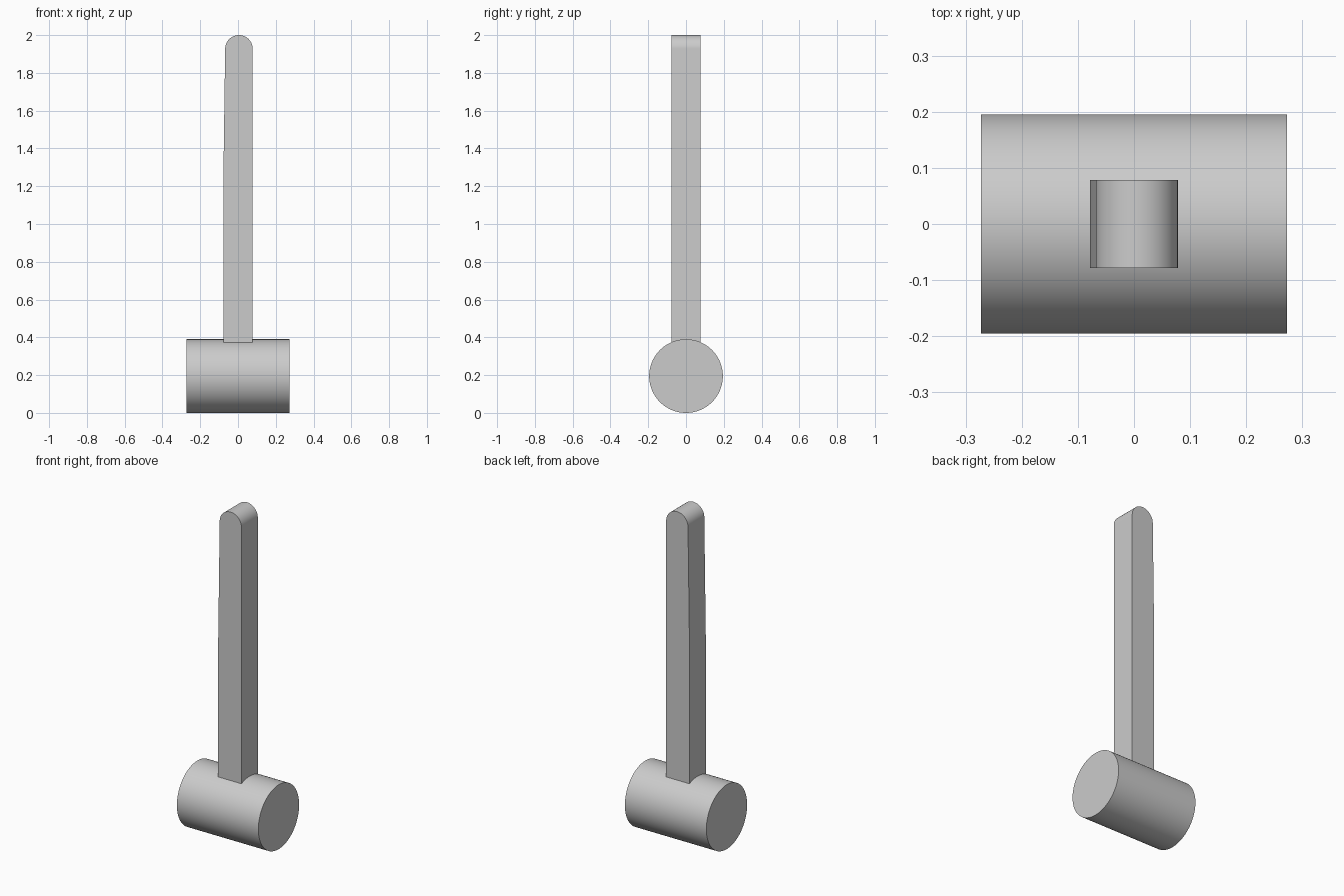
import bpy, bmesh, math
from mathutils import Matrix

cube = bpy.data.objects.get("Cube")
if cube:
    bpy.data.objects.remove(cube, do_unlink=True)

grey = bpy.data.materials.new("plain grey")
grey.use_nodes = True
grey.diffuse_color = (0.6, 0.6, 0.6, 1)
grey.node_tree.nodes["Principled BSDF"].inputs["Base Color"].default_value = (0.6, 0.6, 0.6, 1)

HEAD_R, HEAD_LEN = 0.195, 0.546
HALF = 0.078  # half thickness of the handle and radius of the core


def finish(name, bm):
    bmesh.ops.recalc_face_normals(bm, faces=bm.faces)
    mesh = bpy.data.meshes.new(name)
    bm.to_mesh(mesh)
    bm.free()
    mesh.materials.append(grey)
    obj = bpy.data.objects.new(name, mesh)
    bpy.context.collection.objects.link(obj)
    bpy.ops.object.select_all(action='DESELECT')
    obj.select_set(True)
    bpy.context.view_layer.objects.active = obj
    bpy.ops.object.shade_smooth_by_angle(angle=math.radians(30))
    return obj


# Head: cylinder lying along x, with the flush core outlined on both ends
bm = bmesh.new()
turn = Matrix.Translation((0, 0, HEAD_R)) @ Matrix.Rotation(math.pi / 2, 4, 'Y')
bmesh.ops.create_cone(bm, cap_ends=True, segments=96, radius1=HEAD_R,
                      radius2=HEAD_R, depth=HEAD_LEN, matrix=turn)
caps = [f for f in bm.faces if len(f.verts) > 4]
bmesh.ops.inset_individual(bm, faces=caps, thickness=HEAD_R - HALF)
finish("mallet_head", bm)

# Handle: rounded top, upper part of the -x side leaning inward
cx, r = 0.005, 0.073
cz = 2 - r
outline = [(-HALF, HEAD_R), (HALF, HEAD_R)]
steps = 32
for i in range(steps + 1):
    a = math.pi * i / steps
    outline.append((cx + r * math.cos(a), cz + r * math.sin(a)))
outline.append((-HALF, 1.2))

bm = bmesh.new()
face = bm.faces.new([bm.verts.new((x, -HALF, z)) for x, z in outline])
out = bmesh.ops.extrude_face_region(bm, geom=[face], use_keep_orig=True)
moved = [v for v in out["geom"] if isinstance(v, bmesh.types.BMVert)]
bmesh.ops.translate(bm, verts=moved, vec=(0, 2 * HALF, 0))
finish("mallet_handle", bm)
